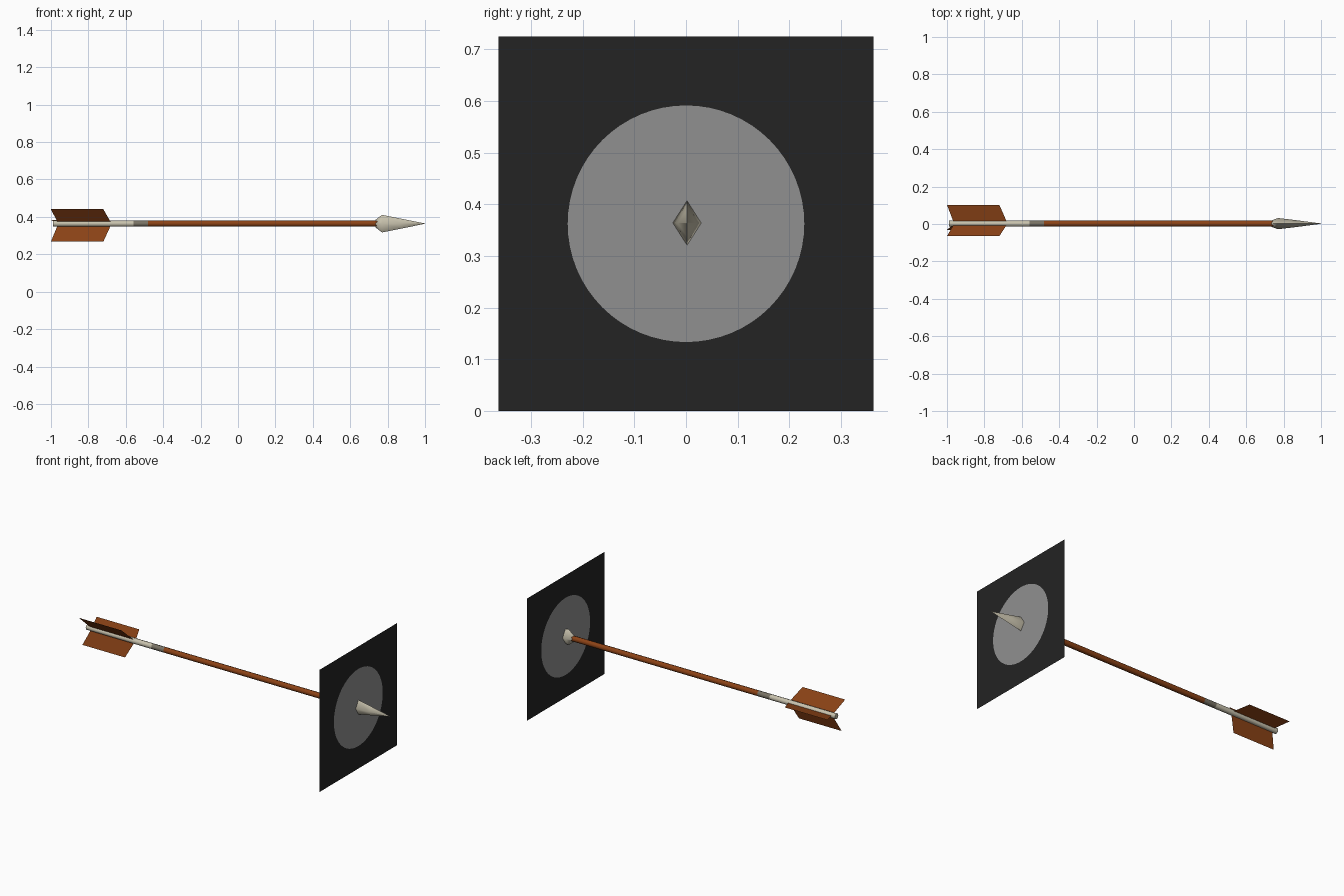
import bpy, bmesh, math

if "Cube" in bpy.data.objects:
    bpy.data.objects.remove(bpy.data.objects["Cube"])

CY, CZ = 0.002, 0.364          # axis of the arrow


def material(name, rgb):
    m = bpy.data.materials.new(name)
    m.diffuse_color = (*rgb, 1)
    m.use_nodes = True
    m.node_tree.nodes["Principled BSDF"].inputs["Base Color"].default_value = m.diffuse_color
    return m


wood = material("orange_brown", (0.26, 0.055, 0.008))
bone = material("pale_bone", (0.58, 0.54, 0.42))
wrap = material("grey_binding", (0.19, 0.17, 0.13))
black = material("target_black", (0.017, 0.017, 0.017))
grey = material("target_grey", (0.28, 0.28, 0.28))


def finish(name, bm, mats, smooth=None):
    bmesh.ops.remove_doubles(bm, verts=bm.verts, dist=1e-5)
    me = bpy.data.meshes.new(name)
    bm.to_mesh(me)
    bm.free()
    for m in mats:
        me.materials.append(m)
    ob = bpy.data.objects.new(name, me)
    bpy.context.collection.objects.link(ob)
    if smooth is not None:
        bpy.context.view_layer.objects.active = ob
        ob.select_set(True)
        bpy.ops.object.shade_smooth_by_angle(angle=math.radians(smooth))
        ob.select_set(False)
    return ob


def loft(name, sections, sides, mat, smooth=None):
    """Skin along x through sections of (x, y radius, z radius)."""
    bm = bmesh.new()
    rings = [[bm.verts.new((x, CY + ry * math.cos(2 * math.pi * i / sides),
                            CZ + rz * math.sin(2 * math.pi * i / sides)))
              for i in range(sides)] for x, ry, rz in sections]
    for a, b in zip(rings, rings[1:]):
        for i in range(sides):
            j = (i + 1) % sides
            bm.faces.new((a[i], a[j], b[j], b[i]))
    bm.faces.new(rings[0][::-1])
    bm.faces.new(rings[-1])
    bmesh.ops.recalc_face_normals(bm, faces=bm.faces)
    return finish(name, bm, [mat], smooth)


# Shaft in three sections
R = 0.0165
loft("tail_sleeve", [(-0.99, R, R), (-0.56, R, R)], 8, bone, 50)
loft("binding", [(-0.56, R, R), (-0.48, R, R)], 8, wrap, 50)
loft("shaft", [(-0.48, R, R), (0.75, R, R)], 8, wood, 50)

# Diamond arrowhead
loft("arrowhead", [(0.735, 0.017, 0.02), (0.77, 0.030, 0.047),
                   (0.87, 0.018, 0.027), (1.0, 0.0008, 0.0008)], 4, bone, 80)

# Three swept feathers around the tail
outline = [(-0.965, 0.01), (-1.0, 0.102), (-0.72, 0.102), (-0.68, 0.01)]
for k in range(3):
    a = math.radians(11 + 120 * k)
    bm = bmesh.new()
    bm.faces.new([bm.verts.new((x, CY + r * math.cos(a), CZ + r * math.sin(a)))
                  for x, r in outline])
    finish(f"feather_{k + 1}", bm, [wood])

# Flat target sheet with a round grey centre
H, RC, N, PX = 0.3625, 0.229, 64, 0.79
bm = bmesh.new()
inner, outer = [], []
for i in range(N):
    a = 2 * math.pi * i / N
    c, s = math.cos(a), math.sin(a)
    k = H / max(abs(c), abs(s))
    inner.append(bm.verts.new((PX, RC * c, H + RC * s)))
    outer.append(bm.verts.new((PX, k * c, H + k * s)))
for i in range(N):
    j = (i + 1) % N
    bm.faces.new((inner[i], outer[i], outer[j], inner[j])).material_index = 0
bm.faces.new(inner).material_index = 1
finish("target_sheet", bm, [black, grey])
